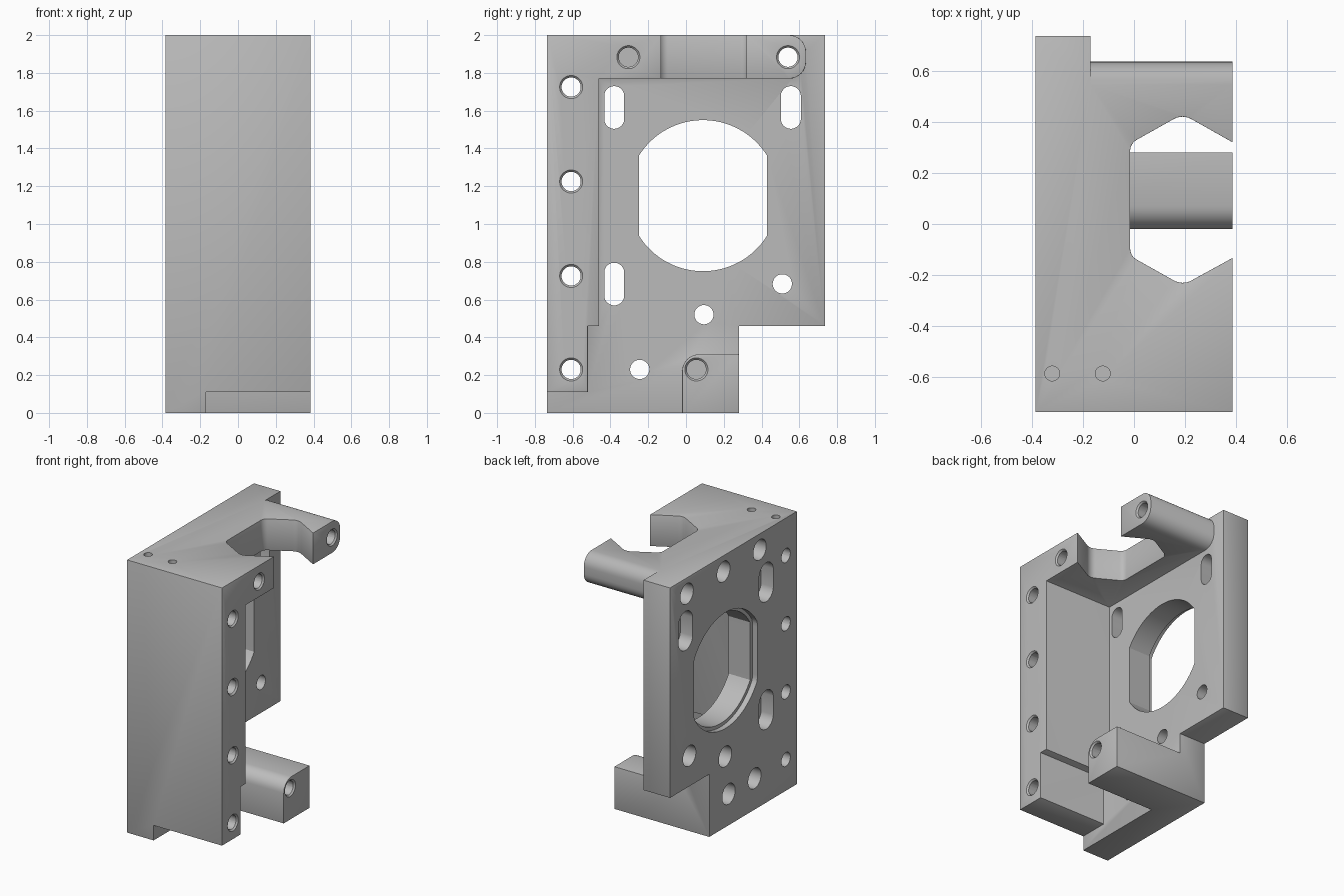
import bpy, bmesh, math
from mathutils import Vector

cube = bpy.data.objects.get("Cube")
if cube:
    bpy.data.objects.remove(cube)

BACK, FACE, END = -0.385, -0.17, 0.385   # x of plate back, plate face, arm ends


def rounded(points):
    """Closed 2D outline; a third value on a point is its corner radius."""
    out = []
    for i, p in enumerate(points):
        c = Vector(p[:2])
        if len(p) < 3:
            out.append(c)
            continue
        u = (Vector(points[i - 1][:2]) - c).normalized()
        v = (Vector(points[(i + 1) % len(points)][:2]) - c).normalized()
        half = u.angle(v) / 2
        centre = c + (u + v).normalized() * p[2] / math.sin(half)
        a = c + u * p[2] / math.tan(half) - centre
        b = c + v * p[2] / math.tan(half) - centre
        sweep = a.angle_signed(b)
        for k in range(9):
            t = -sweep * k / 8
            out.append(centre + Vector((a.x * math.cos(t) - a.y * math.sin(t),
                                        a.x * math.sin(t) + a.y * math.cos(t))))
    return out


def prism(name, outline, lo, hi, axis="x", flare=1.0):
    """Extrude an outline along x (outline in y, z) or z (outline in x, y)."""
    bm = bmesh.new()
    mid = sum(outline, Vector((0, 0))) / len(outline)

    def ring(h, s):
        pts = [mid + (p - mid) * s for p in outline]
        return [bm.verts.new((h, p.x, p.y) if axis == "x" else (p.x, p.y, h)) for p in pts]
    a, b = ring(lo, 1.0), ring(hi, flare)
    n = len(a)
    bm.faces.new(a)
    bm.faces.new(b)
    for i in range(n):
        j = (i + 1) % n
        bm.faces.new((a[i], a[j], b[j], b[i]))
    bmesh.ops.recalc_face_normals(bm, faces=bm.faces)
    mesh = bpy.data.meshes.new(name)
    bm.to_mesh(mesh)
    bm.free()
    obj = bpy.data.objects.new(name, mesh)
    bpy.context.collection.objects.link(obj)
    return obj


def apply(obj, kind, **settings):
    mod = obj.modifiers.new(kind, kind)
    for key, value in settings.items():
        setattr(mod, key, value)
    bpy.context.view_layer.objects.active = obj
    bpy.ops.object.modifier_apply(modifier=mod.name)


def combine(obj, other, operation):
    apply(obj, "BOOLEAN", object=other, operation=operation, solver="EXACT")
    bpy.data.objects.remove(other)


def circle(a, b, r, n=32, flat=None):
    """Circle outline, optionally clipped to flat sides."""
    pts = []
    for k in range(n):
        t = math.tau * (k + 0.5) / n
        x = r * math.cos(t)
        if flat:
            x = max(-flat, min(flat, x))
        pts.append(Vector((a + x, b + r * math.sin(t))))
    return pts


def slot(a, b, r, half):
    """Upright slot outline with round ends."""
    return [p + Vector((0, (half - r) * (1 if p.y > b else -1))) for p in circle(a, b, r)]


# Back plate, with a notch at its lower rear corner
bracket = prism("mounting_bracket", rounded([
    (-0.735, 0), (0.28, 0), (0.28, 0.46), (0.735, 0.46), (0.735, 2), (-0.735, 2)]), BACK, FACE)

# Front wall with the top shelf, and the lower arm
wall = prism("front_wall", rounded([
    (-0.735, 0.11), (-0.52, 0.11), (-0.52, 0.46), (-0.46, 0.46), (-0.46, 1.77),
    (0.635, 1.77, 0.09), (0.635, 2, 0.09), (-0.735, 2)]), FACE - 0.04, END)
combine(bracket, wall, "UNION")
arm = prism("lower_arm", rounded([
    (-0.02, 0), (0.28, 0), (0.28, 0.31), (-0.02, 0.31, 0.09)]), FACE - 0.04, END)
combine(bracket, arm, "UNION")

# Six-sided opening in the top shelf
opening = prism("shelf_opening", rounded([
    (0.5, -0.07), (0.19, -0.24, 0.07), (-0.015, -0.125, 0.05),
    (-0.015, 0.315, 0.05), (0.19, 0.43, 0.07), (0.5, 0.255)]), 1.6, 2.2, "z")
combine(bracket, opening, "DIFFERENCE")

# Softened outer edges
apply(bracket, "DECIMATE", decimate_type="DISSOLVE", angle_limit=math.radians(0.5))
apply(bracket, "BEVEL", width=0.012, segments=2, limit_method="ANGLE",
      angle_limit=math.radians(40))


def cut(outline, lo=-0.6, hi=0.6, axis="x", flare=1.0):
    combine(bracket, prism("cutter", outline, lo, hi, axis, flare), "DIFFERENCE")


# Main bore and its shallow recess at the back
cut(circle(0.09, 1.15, 0.4, 96, 0.34))
cut(circle(0.09, 1.15, 0.425, 96, 0.367), -0.6, BACK + 0.04)

# Slots with recesses for the screw heads
for y, z in ((-0.38, 1.617), (0.555, 1.617), (-0.38, 0.682)):
    cut(slot(y, z, 0.053, 0.113))
    cut(slot(y, z, 0.083, 0.143), -0.6, BACK + 0.1)

# Long screw holes with countersunk mouths on the arm ends
wall_holes = [(-0.608, z) for z in (0.23, 0.725, 1.225, 1.725)]
arm_holes = [(-0.305, 1.883), (0.54, 1.883), (0.055, 0.23)]
for y, z in wall_holes + arm_holes:
    cut(circle(y, z, 0.051))
    cut(circle(y, z, 0.049), END - 0.013, END + 0.013, flare=1.5)

# Plate holes, and the wide recesses on the back
plate_holes = [(-0.245, 0.23), (0.095, 0.52), (0.51, 0.683)]
for y, z in plate_holes:
    cut(circle(y, z, 0.051))
for y, z in plate_holes + arm_holes[:2] + [(0.055, 0.23), (0.115, 1.883)]:
    cut(circle(y, z, 0.075), -0.6, BACK + 0.11)

# Small blind holes in the top
for x in (-0.32, -0.122):
    cut(circle(x, -0.585, 0.029, 20), 1.82, 2.2, "z")

# Plain grey finish
grey = bpy.data.materials.new("plain_grey")
grey.use_nodes = True
colour = (0.5, 0.5, 0.5, 1)
grey.diffuse_color = colour
grey.node_tree.nodes["Principled BSDF"].inputs["Base Color"].default_value = colour
bracket.data.materials.clear()
bracket.data.materials.append(grey)
for face in bracket.data.polygons:
    face.material_index = 0

bpy.ops.object.select_all(action="DESELECT")
bracket.select_set(True)
bpy.context.view_layer.objects.active = bracket
bpy.ops.object.shade_smooth_by_angle(angle=math.radians(30))
